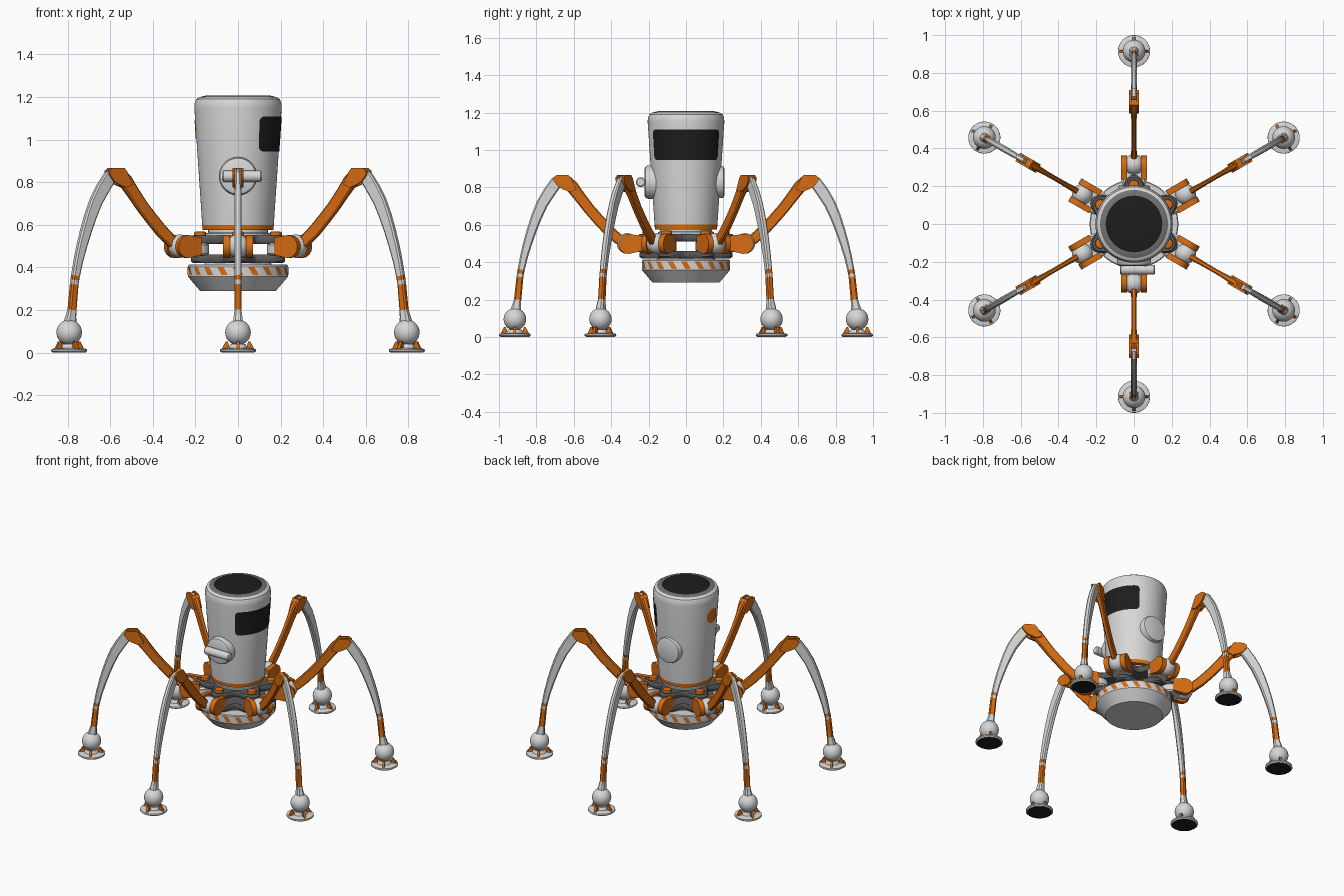
import bpy, bmesh, math
from mathutils import Matrix, Vector

if "Cube" in bpy.data.objects:
    bpy.data.objects.remove(bpy.data.objects["Cube"])

def material(name, rgb):
    m = bpy.data.materials.new(name)
    m.diffuse_color = (*rgb, 1)
    m.use_nodes = True
    m.node_tree.nodes["Principled BSDF"].inputs["Base Color"].default_value = m.diffuse_color
    return m

WHITE = material("off_white", (0.68, 0.68, 0.68))
ORANGE = material("orange", (0.68, 0.15, 0.006))
DARK = material("near_black", (0.012, 0.012, 0.012))
GREY = material("dark_grey", (0.10, 0.10, 0.105))
MID = material("mid_grey", (0.17, 0.17, 0.17))
I = Matrix.Identity(4)
T = Matrix.Translation

def finish(name, bm, mats, rule=None, angle=35):
    bmesh.ops.remove_doubles(bm, verts=bm.verts, dist=1e-5)
    bmesh.ops.recalc_face_normals(bm, faces=bm.faces)
    for f in bm.faces:
        f.smooth = True
        if rule:
            f.material_index = rule(f.calc_center_median(), f.normal)
    me = bpy.data.meshes.new(name)
    bm.to_mesh(me)
    bm.free()
    for m in mats:
        me.materials.append(m)
    me.set_sharp_from_angle(angle=math.radians(angle))
    return add(name, me)

def add(name, me):
    ob = bpy.data.objects.new(name, me)
    bpy.context.collection.objects.link(ob)
    return ob

def loft(bm, rings, closed_ends=True):
    vs = [[bm.verts.new(p) for p in r] for r in rings]
    n = len(vs[0])
    for a, b in zip(vs, vs[1:]):
        for i in range(n):
            bm.faces.new((a[i], a[(i + 1) % n], b[(i + 1) % n], b[i]))
    if closed_ends:
        bm.faces.new(vs[0])
        bm.faces.new(vs[-1])

def revolve(bm, profile, m=I, n=48, rf=lambda a: 1):
    angs = [2 * math.pi * i / n for i in range(n)]
    loft(bm, [[m @ Vector((max(r, 1e-3) * rf(a) * math.cos(a),
                           max(r, 1e-3) * rf(a) * math.sin(a), z)) for a in angs]
              for r, z in profile])

def prism(bm, outline, y0, y1, m=I):
    loft(bm, [[m @ Vector((x, y, z)) for x, z in outline] for y in (y0, y1)])

def sweep(bm, path):
    # chamfered rectangular section along (r, z, thickness, width)
    rings = []
    for i, (r, z, t, w) in enumerate(path):
        a, b = path[max(i - 1, 0)], path[min(i + 1, len(path) - 1)]
        d = Vector((b[0] - a[0], 0, b[1] - a[1])).normalized()
        nrm = Vector((-d.z, 0, d.x))
        t, w = t / 2, w / 2
        c = min(t, w) * 0.45
        sec = [(t, w - c), (t - c, w), (c - t, w), (-t, w - c),
               (-t, c - w), (c - t, -w), (t - c, -w), (t, c - w)]
        rings.append([Vector((r, v, z)) + nrm * u for u, v in sec])
    loft(bm, rings)

def ball(bm, r, m):
    revolve(bm, [(r * math.sin(math.pi * i / 16), -r * math.cos(math.pi * i / 16))
                 for i in range(17)], m, 32)

def disc_profile(r, z0, z1, b):
    return [(0, z0), (r, z0), (r, z1 - b), (r - b * .3, z1 - b * .3), (r - b, z1), (0, z1)]

# canister body with grey rim, black lid and orange foot ring
bm = bmesh.new()
revolve(bm, [(0, .575), (.166, .575), (.168, .60), (.205, 1.15), (.204, 1.17), (.196, 1.19),
             (.18, 1.2), (.15, 1.207), (0, 1.207)], n=64)
def body_rule(c, n):
    r = math.hypot(c.x, c.y)
    if c.z < .6:
        return 1
    if c.z > 1.19 and r < .18:
        return 3 if r < .15 else 2
    return 0
finish("body", bm, [WHITE, ORANGE, MID, DARK], body_rule)

# thin plates following the conical body
def body_r(z):
    return .168 + (z - .6) / .55 * .037 + .003

def plate(name, mat, ang, zc, half, height, n=40):
    bm = bmesh.new()
    prev = None
    for i in range(n + 1):
        s = -half * math.cos(math.pi * i / n)
        h = height(abs(s))
        a = ang + s / .2
        cur = [bm.verts.new((body_r(z) * math.cos(a), body_r(z) * math.sin(a), z))
               for z in (zc - h, zc + h)]
        if prev:
            bm.faces.new((prev[0], cur[0], cur[1], prev[1]))
        prev = cur
    finish(name, bm, [mat])

W, H, RC = .21, .082, .025
plate("window", DARK, 0, 1.027, W,
      lambda s: H if s < W - RC else H - RC + math.sqrt(max(RC**2 - (s - W + RC)**2, 1e-9)))
plate("round_badge", ORANGE, math.pi, 1.045, .05,
      lambda s: math.sqrt(max(.05**2 - s * s, 1e-8)))

# side caps and the front handle
front = T((0, 0, .828)) @ Matrix.Rotation(math.pi / 2, 4, 'X')
back = T((0, 0, .828)) @ Matrix.Rotation(-math.pi / 2, 4, 'X')
bm = bmesh.new()
revolve(bm, disc_profile(.09, .15, .222, .02), front)
finish("front_cap", bm, [WHITE])
bm = bmesh.new()
revolve(bm, disc_profile(.086, .15, .205, .012), back)
finish("back_cap", bm, [WHITE])
bm = bmesh.new()
revolve(bm, [(0, -.075), (.02, -.075), (.026, -.068), (.026, .105), (.02, .112), (0, .112)],
        T((0, -.242, .828)) @ Matrix.Rotation(math.pi / 2, 4, 'Y'), 24)
finish("front_handle", bm, [WHITE])

# neck and lobed hub plates
bm = bmesh.new()
revolve(bm, [(0, .545), (.15, .545), (.15, .56), (.14, .565), (.14, .58), (0, .58)])
finish("neck", bm, [WHITE])
def lobes(a):
    return .215 + .045 * math.cos(6 * (a - math.pi / 6))
for name, z, k in (("upper_hub_plate", .51, 1), ("lower_hub_plate", .42, .96)):
    bm = bmesh.new()
    revolve(bm, [(0, z), (.95 * k, z), (k, z + .01), (k, z + .03), (.95 * k, z + .04), (0, z + .04)],
            n=96, rf=lobes)
    finish(name, bm, [GREY])

# lower bowl with slanted stripes
bm = bmesh.new()
revolve(bm, [(0, .425), (.15, .425), (.16, .413), (.23, .413), (.235, .408), (.235, .357),
             (.178, .29), (0, .29)], n=64)
finish("lower_bowl", bm, [WHITE], angle=25)
bm = bmesh.new()
for k in range(20):
    a0 = 2 * math.pi * k / 20
    pts = [[(.2365 * math.cos(a0 + d + sl), .2365 * math.sin(a0 + d + sl), z)
            for d in (-.065, 0, .065)] for z, sl in ((.364, .05), (.403, -.05))]
    lo, hi = [[bm.verts.new(p) for p in row] for row in pts]
    for i in range(2):
        bm.faces.new((lo[i], lo[i + 1], hi[i + 1], hi[i]))
finish("bowl_stripes", bm, [ORANGE])

# one leg along +x, then turned into six
leg = []
bm = bmesh.new()
revolve(bm, [(0, .455), (.055, .455), (.066, .465), (.066, .505), (.055, .515), (0, .515)],
        T((.232, 0, 0)), 32)
ball(bm, .055, T((.315, 0, .5)))
leg.append(finish("hip_joint", bm, [WHITE]))

bm = bmesh.new()
revolve(bm, disc_profile(.028, .54, .568, .006), T((.205, 0, 0)), 24)
leg.append(finish("hub_bolt", bm, [ORANGE]))

# yoke plates either side of the hip ball
bm = bmesh.new()
yoke = [(.235, .46)] + [(.308 + .054 * math.cos(a), .498 + .054 * math.sin(a))
                        for a in [math.radians(-112.5 + 22.5 * i) for i in range(11)]] + [(.235, .54)]
for s in (-1, 1):
    prism(bm, yoke, s * .038, s * .07)
leg.append(finish("hip_yoke", bm, [ORANGE], angle=25))

bm = bmesh.new()
sweep(bm, [(.30, .488, .05, .036), (.36, .522, .056, .03), (.42, .576, .06, .026), (.47, .63, .06, .025),
           (.52, .687, .06, .025), (.57, .752, .062, .028), (.61, .805, .068, .034), (.64, .835, .06, .036)])
knee = [(.585, .79), (.615, .85), (.63, .867), (.69, .867), (.71, .852), (.708, .835),
        (.685, .805), (.66, .79), (.62, .775)]
for s in (-1, 1):
    prism(bm, knee, s * .014, s * .026)
prism(bm, knee[:3] + [(.66, .85), (.65, .795), (.62, .775)], -.016, .016)
leg.append(finish("upper_leg", bm, [ORANGE]))

bm = bmesh.new()
sweep(bm, [(.665, .842, .045, .027), (.695, .825, .065, .028), (.735, .768, .066, .03), (.77, .71, .062, .032),
           (.80, .64, .058, .034), (.825, .57, .053, .034), (.847, .50, .048, .034), (.866, .43, .042, .033),
           (.881, .36, .038, .032), (.885, .34, .037, .032), (.888, .32, .037, .032), (.894, .26, .038, .032),
           (.900, .20, .039, .032), (.906, .17, .046, .04), (.912, .13, .06, .05)])
leg.append(finish("lower_leg", bm, [WHITE, ORANGE],
                  lambda c, n: int(.2 < c.z < .32 or .34 < c.z < .36)))

# ankle ball, pad and small brackets
F = T((.915, 0, 0))
bm = bmesh.new()
ball(bm, .06, F @ T((0, 0, .095)))
leg.append(finish("ankle_ball", bm, [WHITE]))
bm = bmesh.new()
revolve(bm, [(0, 0), (.076, 0), (.085, .007), (.084, .016), (.07, .02), (.045, .022), (.035, .04), (0, .04)],
        F, 40)
leg.append(finish("foot_pad", bm, [WHITE, DARK], lambda c, n: int(n.z < -.9)))
bm = bmesh.new()
for k in range(4):
    prism(bm, [(.036, .018), (.076, .018), (.058, .052), (.048, .052)], -.007, .007,
          F @ Matrix.Rotation(k * math.pi / 2, 4, 'Z'))
leg.append(finish("foot_brackets", bm, [ORANGE]))

for part in leg:
    base = part.name
    part.rotation_euler.z = math.radians(30)
    part.name = base + "_1"
    for k in range(1, 6):
        add(f"{base}_{k + 1}", part.data).rotation_euler.z = math.radians(30 + 60 * k)
